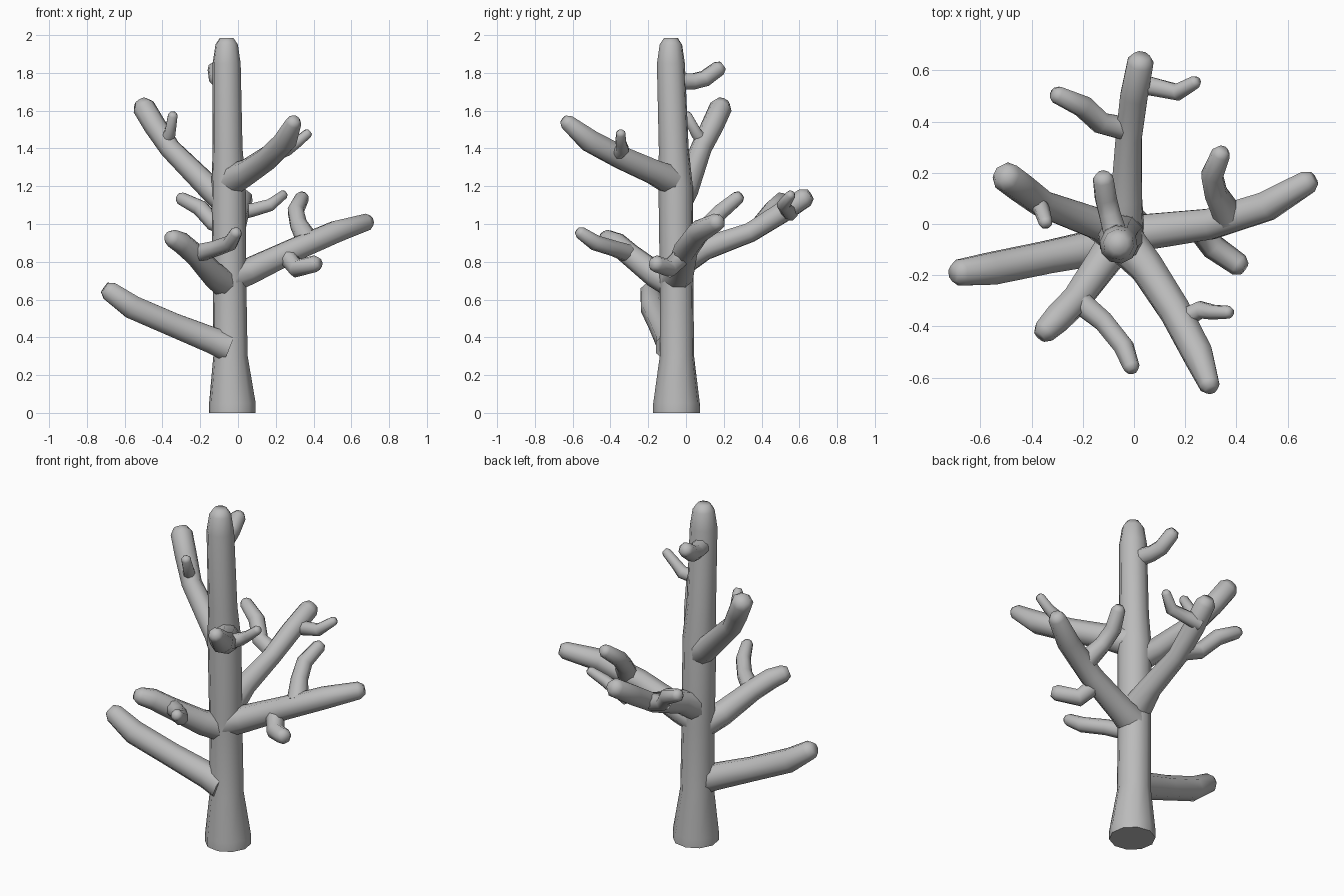
import bpy, bmesh, math
from mathutils import Vector

cube = bpy.data.objects.get("Cube")
if cube:
    bpy.data.objects.remove(cube, do_unlink=True)

bark = bpy.data.materials.new("grey bark")
bark.use_nodes = True
GREY = (0.5, 0.5, 0.5, 1)
bark.diffuse_color = GREY
bark.node_tree.nodes["Principled BSDF"].inputs["Base Color"].default_value = GREY


def limb(name, points, sides=8):
    """Tapered tube through (x, y, z, radius) points, with a blunt tip."""
    centres = [Vector(p[:3]) for p in points]
    radii = [p[3] for p in points]
    # blunt rounded tip
    tip = (centres[-1] - centres[-2]).normalized()
    centres.append(centres[-1] + tip * radii[-1] * 0.6)
    radii.append(radii[-1] * 0.6)
    bm = bmesh.new()
    rings = []
    last = len(centres) - 1
    normal = None
    for i, (c, r) in enumerate(zip(centres, radii)):
        a = (c - centres[i - 1]).normalized() if i else Vector()
        b = (centres[i + 1] - c).normalized() if i < last else Vector()
        along = (a + b).normalized()
        if normal is None:
            normal = along.orthogonal()
        normal = (normal - along * normal.dot(along)).normalized()
        side = along.cross(normal)
        ring = []
        for k in range(sides):
            t = math.tau * (k + 0.5) / sides
            ring.append(bm.verts.new(c + (normal * math.cos(t) + side * math.sin(t)) * r))
        rings.append(ring)
    for lo, hi in zip(rings, rings[1:]):
        for k in range(sides):
            n = (k + 1) % sides
            bm.faces.new((lo[k], lo[n], hi[n], hi[k]))
    bm.faces.new(rings[0][::-1])
    bm.faces.new(rings[-1])
    bmesh.ops.recalc_face_normals(bm, faces=bm.faces)
    mesh = bpy.data.meshes.new(name)
    bm.to_mesh(mesh)
    bm.free()
    mesh.materials.append(bark)
    obj = bpy.data.objects.new(name, mesh)
    bpy.context.collection.objects.link(obj)
    bpy.ops.object.select_all(action="DESELECT")
    obj.select_set(True)
    bpy.context.view_layer.objects.active = obj
    bpy.ops.object.shade_smooth_by_angle(angle=math.radians(65))


# Trunk with flared foot
limb("trunk", [(-.03, -.05, 0, .125), (-.03, -.05, .05, .125), (-.04, -.048, .3, .092),
               (-.045, -.05, .7, .09), (-.05, -.055, 1.2, .092), (-.055, -.065, 1.4, .08),
               (-.06, -.08, 1.85, .075), (-.06, -.08, 1.95, .06)], 10)

# Lowest branch
limb("low_branch", [(-.05, -.08, .35, .085), (-.14, -.09, .385, .075), (-.34, -.13, .465, .068),
                    (-.56, -.175, .56, .068), (-.68, -.19, .645, .055)])

# Left branch with two offshoots
limb("left_branch", [(-.04, -.05, .72, .09), (.06, -.03, .75, .075), (.3, 0, .865, .065),
                     (.52, .07, .96, .062), (.68, .165, 1.01, .048)])
limb("left_upper_twig", [(.37, .03, .91, .06), (.32, .12, 1.0, .047), (.305, .19, 1.07, .045),
                         (.34, .275, 1.14, .038)])
limb("left_lower_twig", [(.25, -.01, .84, .05), (.31, -.09, .765, .05), (.41, -.16, .79, .045)])

# Front right branch with offshoot
limb("front_right_branch", [(-.06, -.06, .68, .08), (-.13, -.16, .73, .07), (-.23, -.3, .84, .06),
                            (-.3, -.37, .9, .058), (-.35, -.42, .925, .048)])
limb("front_right_twig", [(-.23, -.29, .84, .05), (-.12, -.38, .87, .043), (-.04, -.48, .9, .042),
                          (-.01, -.56, .955, .033)])

# Front left branch with offshoot
limb("front_left_branch", [(-.04, -.07, 1.23, .085), (.05, -.17, 1.275, .07), (.16, -.34, 1.35, .065),
                           (.25, -.51, 1.44, .063), (.295, -.63, 1.54, .042)])
limb("front_left_twig", [(.16, -.39, 1.36, .045), (.26, -.335, 1.395, .036),
                         (.31, -.345, 1.43, .03), (.37, -.345, 1.48, .026)])

# High right branch with offshoot
limb("high_right_branch", [(-.05, -.05, 1.11, .08), (-.14, 0, 1.18, .066), (-.36, .08, 1.4, .056),
                           (-.44, .14, 1.52, .06), (-.5, .185, 1.62, .06)])
limb("high_right_twig", [(-.4, .11, 1.42, .04), (-.36, .055, 1.48, .032), (-.345, .005, 1.575, .027)])

# Back branch with two offshoots
limb("back_branch", [(-.04, -.03, .8, .085), (-.03, .1, .87, .065), (-.02, .34, .955, .055),
                     (0, .5, 1.055, .058), (.025, .63, 1.14, .055)])
limb("back_right_twig", [(-.02, .37, .97, .05), (-.13, .395, 1.005, .045), (-.2, .46, 1.085, .045),
                         (-.3, .505, 1.135, .036)])
limb("back_left_twig", [(0, .55, 1.06, .045), (.08, .535, 1.075, .038), (.17, .515, 1.1, .035),
                        (.24, .555, 1.155, .026)])

# Small branch near the crown
limb("crown_twig", [(-.07, -.05, 1.755, .05), (-.095, .04, 1.755, .045), (-.11, .1, 1.77, .045),
                    (-.12, .175, 1.825, .042)])
